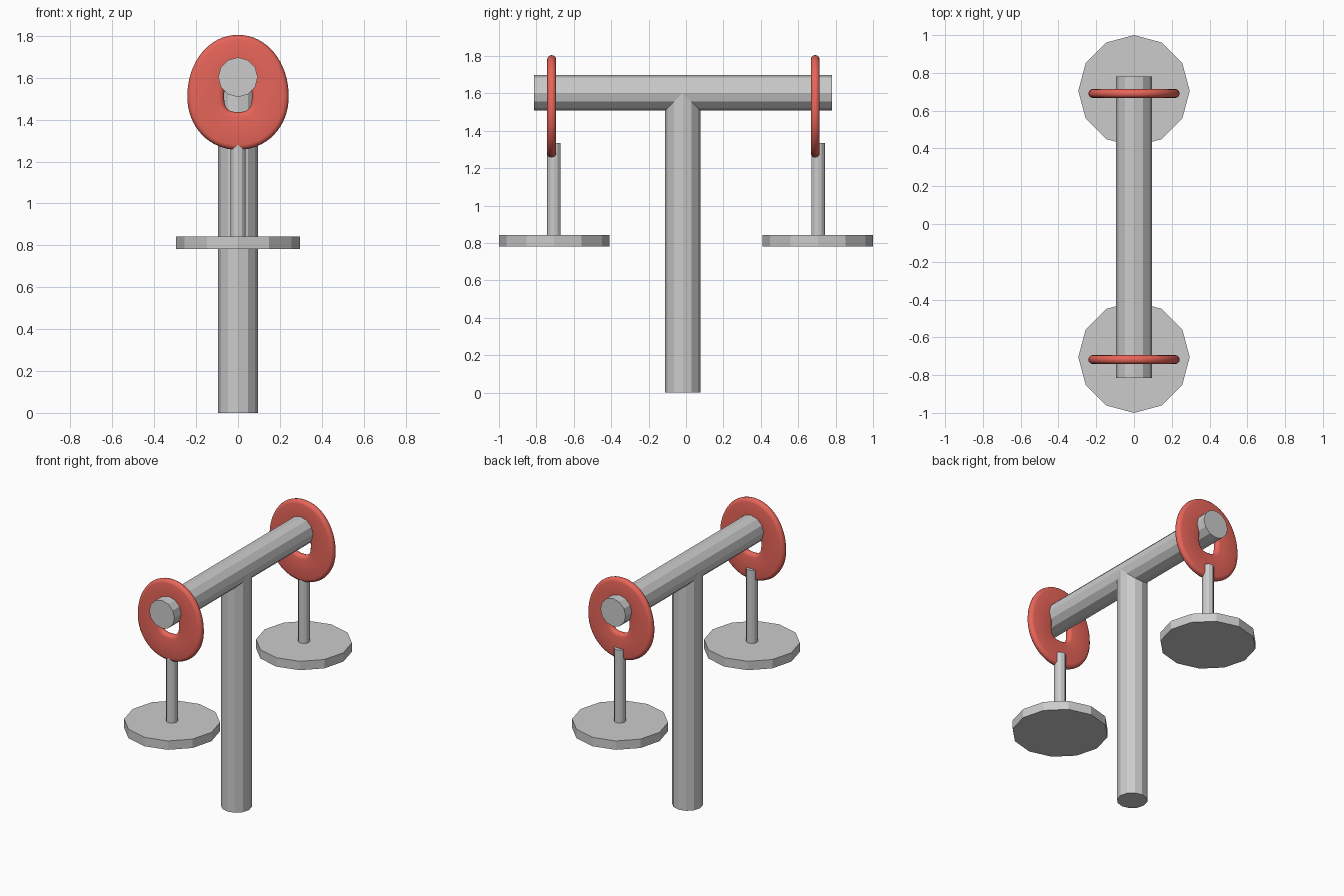
import bpy, bmesh
from math import pi, sin, cos, copysign

if "Cube" in bpy.data.objects:
    bpy.data.objects.remove(bpy.data.objects["Cube"])

BEAM_Y, BEAM_Z, R = -0.017, 1.603, 0.0945


def cylinder(name, radius, length, loc, rot=(0, 0, 0)):
    bpy.ops.mesh.primitive_cylinder_add(vertices=12, radius=radius, depth=length,
                                        location=loc, rotation=rot)
    bpy.context.object.name = name


def egg(angle, half_w, up, down, centre, power):
    """Point on an egg-shaped outline, with different upper and lower heights."""
    c, s = cos(angle), sin(angle)
    x = copysign(abs(c) ** (2 / power), c) * half_w
    z = copysign(abs(s) ** (2 / power), s) * (up if s > 0 else down)
    return x, z + centre


def hanging_ring(name, y, mat, segments=64, arc=6, r=0.024):
    """Flat oval ring with fully rounded inner and outer rims."""
    bm = bmesh.new()
    loops = []
    for i in range(segments):
        a = 2 * pi * i / segments
        ox, oz = egg(a, 0.242, 0.295, 0.254, 1.51, 2.05)
        ix, iz = egg(a, 0.066, 0.10, 0.073, 1.51, 2.8)
        width = ((ox - ix) ** 2 + (oz - iz) ** 2) ** 0.5
        loop = []
        for side in (0, 1):
            for k in range(arc + 1):
                t = -pi / 2 + pi * k / arc + side * pi
                d = (r if side else width - r) + r * cos(t)
                f = d / width
                loop.append(bm.verts.new((ix + (ox - ix) * f, r * sin(t),
                                          iz + (oz - iz) * f)))
        loops.append(loop)
    n = len(loops[0])
    for i in range(segments):
        p, q = loops[i], loops[(i + 1) % segments]
        for k in range(n):
            bm.faces.new((p[k], p[(k + 1) % n], q[(k + 1) % n], q[k]))
    bmesh.ops.recalc_face_normals(bm, faces=bm.faces)
    for face in bm.faces:
        face.smooth = True
    mesh = bpy.data.meshes.new(name)
    bm.to_mesh(mesh)
    bm.free()
    mesh.materials.append(mat)
    obj = bpy.data.objects.new(name, mesh)
    obj.location.y = y
    bpy.context.collection.objects.link(obj)


red = bpy.data.materials.new("red")
red.diffuse_color = (0.8, 0.13, 0.1, 1)
red.use_nodes = True
red.node_tree.nodes["Principled BSDF"].inputs["Base Color"].default_value = red.diffuse_color

# Upright post and horizontal beam
cylinder("post", R, BEAM_Z, (0, BEAM_Y, BEAM_Z / 2))
cylinder("beam", R, 1.594, (0, BEAM_Y, BEAM_Z), (pi / 2, 0, 0))

# Ring, rod and plate hanging at each end
for label, s in (("front", -1), ("back", 1)):
    hanging_ring(label + "_ring", -0.0135 + s * 0.7045, red)
    cylinder(label + "_rod", 0.036, 0.526, (0, s * 0.706, 1.073))
    cylinder(label + "_plate", 0.295, 0.06, (0, s * 0.705, 0.812))
